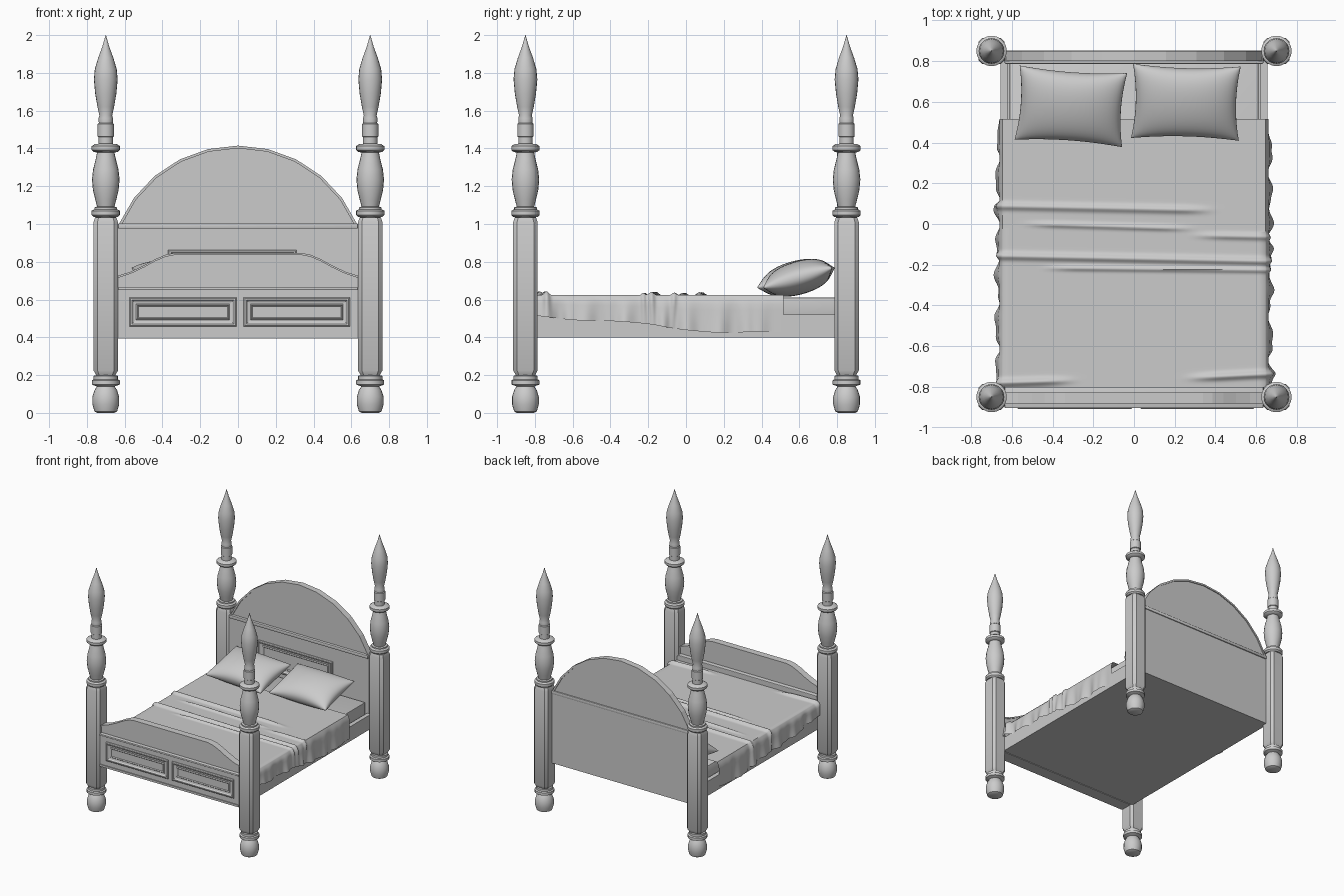
import bpy, bmesh, math
from mathutils import Matrix, Vector

if "Cube" in bpy.data.objects:
    bpy.data.objects.remove(bpy.data.objects["Cube"])


def finish(name, bm, smooth=None):
    bmesh.ops.remove_doubles(bm, verts=bm.verts, dist=1e-5)
    bmesh.ops.recalc_face_normals(bm, faces=bm.faces)
    me = bpy.data.meshes.new(name)
    bm.to_mesh(me)
    bm.free()
    ob = bpy.data.objects.new(name, me)
    bpy.context.collection.objects.link(ob)
    if smooth:
        bpy.ops.object.select_all(action='DESELECT')
        ob.select_set(True)
        bpy.context.view_layer.objects.active = ob
        bpy.ops.object.shade_smooth_by_angle(angle=math.radians(smooth))
    return ob


def loft(bm, rings):
    """Skin closed rings and cap both ends."""
    vs = [[bm.verts.new(p) for p in r] for r in rings]
    n = len(vs[0])
    for a, b in zip(vs, vs[1:]):
        for i in range(n):
            j = (i + 1) % n
            bm.faces.new((a[i], a[j], b[j], b[i]))
    bm.faces.new(vs[0])
    bm.faces.new(vs[-1])


def box(name, x0, x1, y0, y1, z0, z1, bevel=0.0):
    bm = bmesh.new()
    loft(bm, [[(x0, y0, z), (x1, y0, z), (x1, y1, z), (x0, y1, z)] for z in (z0, z1)])
    if bevel:
        bmesh.ops.bevel(bm, geom=bm.edges[:], offset=bevel, segments=2, affect='EDGES', profile=0.5)
    return finish(name, bm, 35 if bevel else None)


def slab(name, outline, y0, y1):
    bm = bmesh.new()
    loft(bm, [[(x, y, z) for x, z in outline] for y in (y0, y1)])
    return finish(name, bm)


def panel(name, x0, x1, z0, z1, y):
    """Raised moulding around a sunken field, facing -y."""
    bm = bmesh.new()
    steps = [(0, 0), (0, .008), (.006, .014), (.014, .014), (.022, .006),
             (.036, .003), (.042, .009), (.048, .003)]
    loft(bm, [[(x0 + i, y - d, z0 + i), (x1 - i, y - d, z0 + i),
               (x1 - i, y - d, z1 - i), (x0 + i, y - d, z1 - i)] for i, d in steps])
    return finish(name, bm)


def grid(bm, f, us, vs):
    g = [[bm.verts.new(f(u, v)) for v in vs] for u in us]
    for a, b in zip(g, g[1:]):
        for j in range(len(vs) - 1):
            bm.faces.new((a[j], b[j], b[j + 1], a[j + 1]))


# Four turned posts with a chamfered square shaft
foot = [(.045, 0), (.06, .008), (.071, .045), (.071, .085), (.06, .12), (.047, .14),
        (.06, .145), (.074, .15), (.074, .172), (.064, .178), (.064, .196), (.05, .2), (.05, .23)]
top = [(.05, 1.0), (.05, 1.035), (.064, 1.037), (.075, 1.048), (.075, 1.07), (.06, 1.078), (.06, 1.088),
       (.046, 1.092), (.056, 1.13), (.068, 1.18), (.073, 1.235), (.067, 1.29), (.053, 1.345),
       (.046, 1.378), (.064, 1.382), (.075, 1.392), (.075, 1.412), (.06, 1.422), (.038, 1.425),
       (.038, 1.46), (.043, 1.463), (.043, 1.53), (.037, 1.535), (.038, 1.56), (.034, 1.575),
       (.044, 1.62), (.056, 1.69), (.063, 1.765), (.058, 1.82), (.04, 1.88), (.018, 1.94), (.001, 2.0)]


def circle(cx, cy, r, z, n=20):
    return [(cx + r * math.cos(2 * math.pi * i / n), cy + r * math.sin(2 * math.pi * i / n), z)
            for i in range(n)]


def chamfered(cx, cy, h, z):
    c = h * .68
    return [(cx + a, cy + b, z) for a, b in
            ((h, -c), (h, c), (c, h), (-c, h), (-h, c), (-h, -c), (-c, -h), (c, -h))]


for sx, sname in ((-1, "left"), (1, "right")):
    for sy, yname in ((-1, "front"), (1, "back")):
        bm = bmesh.new()
        for prof in (foot, top):
            loft(bm, [circle(sx * .7, sy * .85, r, z) for r, z in prof])
        loft(bm, [chamfered(sx * .7, sy * .85, h, z) for h, z in
                  ((.05, .198), (.065, .225), (.065, 1.01), (.056, 1.035))])
        finish(f"{yname}_{sname}_post", bm, 35)

# Bed base, side rails and mattress
box("bed_base", -.63, .63, -.82, .82, .40, .50)
for s, n in ((-1, "left"), (1, "right")):
    box(n + "_side_rail", min(s * .62, s * .655), max(s * .62, s * .655), -.82, .82, .40, .52)
box("mattress", -.612, .612, -.80, .795, .48, .612, .012)

# Headboard: lower board, moulding, arched board with rim
box("headboard_lower", -.645, .645, .80, .845, .40, .985)
box("headboard_moulding", -.635, .635, .787, .853, .975, 1.003, .005)
R, N = .686, 10
half = math.asin(.63 / R)
arc = [(math.sin(half - 2 * half * i / N), math.cos(half - 2 * half * i / N)) for i in range(N + 1)]
cz = 1.415 - R
slab("headboard_arch", [(s * R, cz + c * R) for s, c in arc], .808, .843)
bm = bmesh.new()
loft(bm, [[(s * r, y, cz + c * r) for r, y in ((R, .80), (R, .85), (R - .014, .85), (R - .014, .80))]
          for s, c in arc])
finish("headboard_rim", bm)
panel("headboard_panel", -.37, .31, .64, .862, .80)

# Footboard: lower board with two panels, ledge, shaped crest with cap
box("footboard_lower", -.645, .645, -.895, -.80, .40, .655)
box("footboard_ledge", -.635, .635, -.905, -.80, .65, .665, .004)
box("footboard_base_strip", -.635, .635, -.902, -.80, .395, .412)
panel("footboard_left_panel", -.575, -.008, .457, .612, -.895)
panel("footboard_right_panel", .03, .592, .457, .612, -.895)
side = [(.645, .718), (.57, .742), (.50, .775), (.44, .808), (.385, .832), (.34, .841)]
crest = side + [(-x, z) for x, z in reversed(side)]
slab("footboard_crest", [(.645, .65)] + crest + [(-.645, .65)], -.875, -.835)
bm = bmesh.new()
loft(bm, [[(x, -.883, z - .006), (x, -.827, z - .006), (x, -.827, z + .005), (x, -.883, z + .005)]
          for x, z in crest])
finish("footboard_cap", bm)

# Blanket with ridged folds and wavy hanging sides
folds = [(.075, -.72, .40, .016, .016, -.02), (-.015, -.55, .30, .013, .012, -.03),
         (-.05, .28, .72, .014, .014, -.02), (-.17, -.72, .72, .018, .016, -.02),
         (-.22, -.45, .72, .013, .011, -.01), (-.76, -.72, -.28, .02, .016, .03),
         (-.77, .25, .72, .02, .016, .05)]


def blanket(u, y):
    s = 1 if u > 0 else -1
    a = abs(u)
    x = s * min(a, 1) * .645
    t = max(0, a - 1)
    lift = 0
    for y0, xa, xb, h, w, slope in folds:
        fade = max(0, min(1, (x - xa) / .15, (xb - x) / .15)) if abs(xa) < .7 and abs(xb) < .7 \
            else max(0, min(1, (x - xa) / .15 if xa > -.7 else 1, (xb - x) / .15 if xb < .7 else 1))
        d = (y - y0 - slope * x) / w
        lift += h * fade * math.exp(-d * d)
    if t == 0:
        return Vector((x, y, .623 + lift))
    k = (y + .8) / 1.31
    drop = .105 + .095 * min(1, k * 1.25) + .008 * math.sin(9 * y + s)
    calm = min(1, (.53 - y) / .2)
    wave = math.sin(34 * y + 1.5 * math.sin(7 * y) + s) + .5 * math.sin(61 * y + 2 * s)
    out = .016 + t * calm * (.012 + .011 * wave) + lift * (1 - .5 * t)
    return Vector((s * (.645 + out * min(1, t * 6)), y + .008 * t * math.sin(25 * y) * calm,
                   .623 + lift * (1 - t) - t * drop))


hang = [1.04, 1.12, 1.25, 1.4, 1.6, 1.8, 2]
us = [-h for h in reversed(hang)] + [-1 + i / 20 for i in range(41)] + hang
bm = bmesh.new()
grid(bm, blanket, us, [-.80 + 1.315 * i / 180 for i in range(181)])
finish("blanket", bm, 60)

# Two pillows leaning on the headboard
ts = [math.sin(math.pi / 2 * (i / 12 - 1)) for i in range(25)]
for name, cx, cy, rz in (("left_pillow", -.31, .578, -4), ("right_pillow", .255, .598, -1.5)):
    M = (Matrix.Translation((cx, cy, .715)) @ Matrix.Rotation(math.radians(rz), 4, 'Z')
         @ Matrix.Rotation(math.radians(16), 4, 'X'))
    bm = bmesh.new()
    for s in (-1, 1):
        def pillow(u, v, s=s):
            px = .265 * u * (1 - .07 * (1 - v * v) * u * u)
            py = .19 * v * (1 - .10 * (1 - u * u) * v * v)
            return M @ Vector((px, py, s * .088 * max(0, (1 - u * u) * (1 - v * v)) ** .45))
        grid(bm, pillow, ts, ts)
    finish(name, bm, 60)
